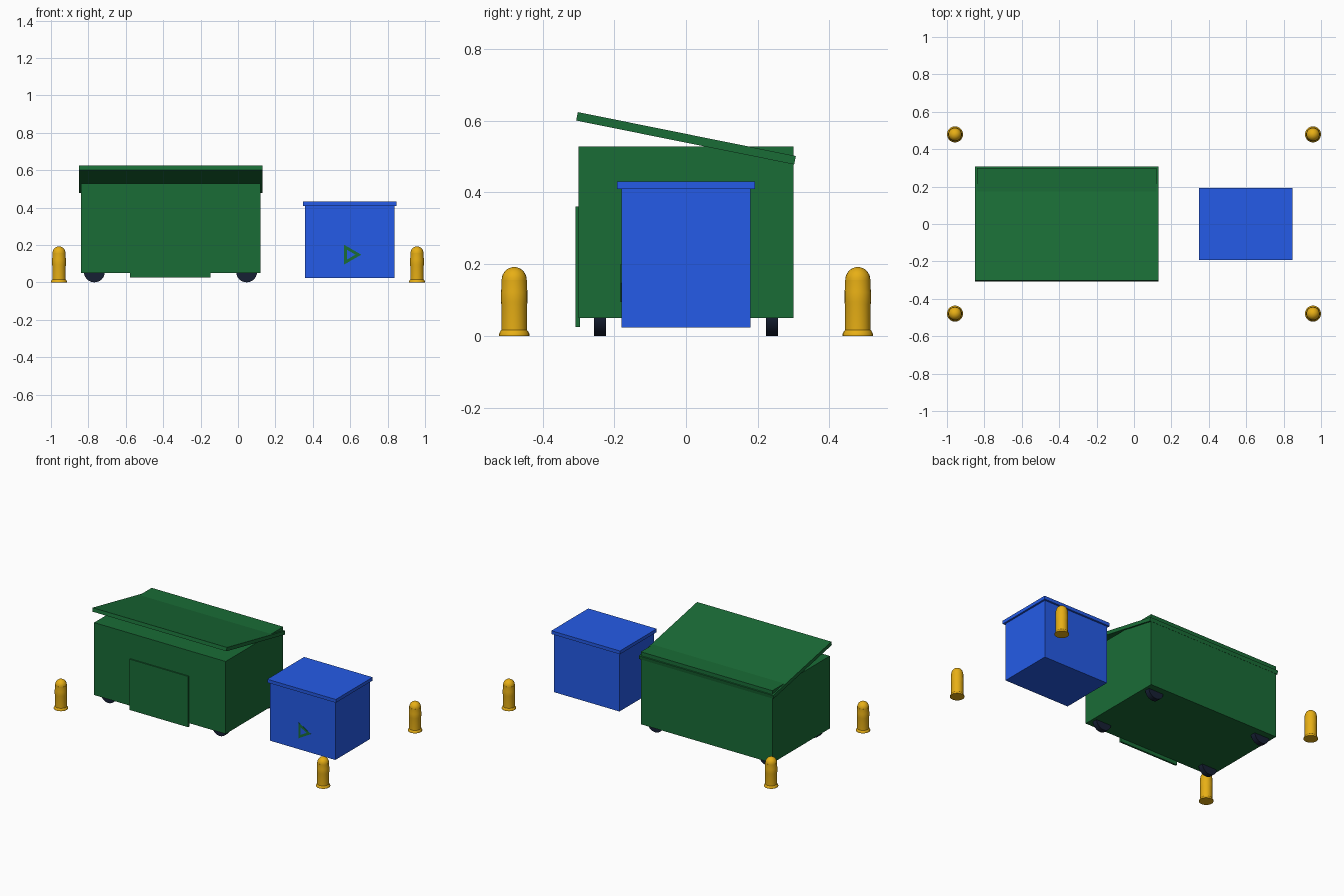
import bpy, bmesh, math
from mathutils import Matrix

if "Cube" in bpy.data.objects:
    bpy.data.objects.remove(bpy.data.objects["Cube"])


def material(name, rgb):
    m = bpy.data.materials.new(name)
    m.use_nodes = True
    m.diffuse_color = (*rgb, 1)
    m.node_tree.nodes["Principled BSDF"].inputs["Base Color"].default_value = (*rgb, 1)
    return m


green = material("dumpster green", (0.01, 0.15, 0.037))
blue = material("bin blue", (0.018, 0.105, 0.8))
yellow = material("bollard yellow", (0.84, 0.45, 0.008))
rubber = material("dark rubber", (0.008, 0.014, 0.034))


def finish(name, bm, mat, smooth=False):
    bmesh.ops.recalc_face_normals(bm, faces=bm.faces)
    mesh = bpy.data.meshes.new(name)
    bm.to_mesh(mesh)
    bm.free()
    mesh.materials.append(mat)
    ob = bpy.data.objects.new(name, mesh)
    bpy.context.collection.objects.link(ob)
    if smooth:
        bpy.ops.object.select_all(action="DESELECT")
        ob.select_set(True)
        bpy.context.view_layer.objects.active = ob
        bpy.ops.object.shade_smooth_by_angle(angle=math.radians(35))
    return ob


def box(name, centre, size, mat, tilt=0):
    bm = bmesh.new()
    bmesh.ops.create_cube(bm, size=1, matrix=Matrix.Translation(centre)
                          @ Matrix.Rotation(tilt, 4, "X") @ Matrix.Diagonal((*size, 1)))
    return finish(name, bm, mat)


def wheel(name, x, y):
    bm = bmesh.new()
    bmesh.ops.create_cone(bm, cap_ends=True, segments=24, radius1=0.056, radius2=0.056, depth=0.034,
                          matrix=Matrix.Translation((x, y, 0.056)) @ Matrix.Rotation(math.pi / 2, 4, "X"))
    finish(name, bm, rubber, True)


def bollard(name, x, y):
    # Flared foot, post with a faint swelling, domed cap
    r, shoulder = 0.036, 0.156
    profile = [(0, 0), (0.043, 0), (0.043, 0.004), (0.038, 0.014), (r, 0.016), (r, 0.088),
               (0.0372, 0.096), (0.0372, 0.122), (r, 0.13), (r, shoulder)]
    profile += [((r - 0.001) * math.cos(a), shoulder + r * math.sin(a))
                for a in (i * math.pi / 16 for i in range(9))]
    bm = bmesh.new()
    verts = [bm.verts.new((px, 0, pz)) for px, pz in profile]
    edges = [bm.edges.new(pair) for pair in zip(verts, verts[1:])]
    bmesh.ops.spin(bm, geom=verts + edges, cent=(0, 0, 0), axis=(0, 0, 1),
                   angle=math.tau, steps=20)
    bmesh.ops.remove_doubles(bm, verts=bm.verts, dist=0.0001)
    finish(name, bm, yellow, True).location = (x, y, 0)


# Dumpster
box("dumpster_body", (-0.36, 0, 0.289), (0.96, 0.6, 0.478), green)
box("dumpster_lid", (-0.36, 0, 0.551), (0.98, 0.62, 0.024), green, math.radians(-11.4))
box("dumpster_front_panel", (-0.363, -0.302, 0.193), (0.43, 0.012, 0.335), green)

# Small bin
box("bin_body", (0.598, 0, 0.217), (0.477, 0.36, 0.386), blue)
box("bin_lid", (0.598, 0, 0.42), (0.5, 0.384, 0.022), blue)

# Triangular ring plate on the bin front
bm = bmesh.new()
rings = [[bm.verts.new((radius * math.cos(a), y, radius * math.sin(a)))
          for a in (k * math.tau / 3 for k in range(3))]
         for radius, y in ((0.061, 0), (0.061, -0.003), (0.03, -0.003), (0.03, 0))]
for ring, following in zip(rings, rings[1:] + rings[:1]):
    for k in range(3):
        n = (k + 1) % 3
        bm.faces.new((ring[k], ring[n], following[n], following[k]))
finish("bin_triangle_plate", bm, green).location = (0.598, -0.179, 0.148)

# Wheels and corner bollards
for sy, end in ((-1, "front"), (1, "back")):
    for sx, side in ((-1, "right"), (1, "left")):
        wheel(f"wheel_{end}_{side}", -0.361 + sx * 0.407, sy * 0.24)
        bollard(f"bollard_{end}_{side}", sx * 0.957, sy * 0.479)
